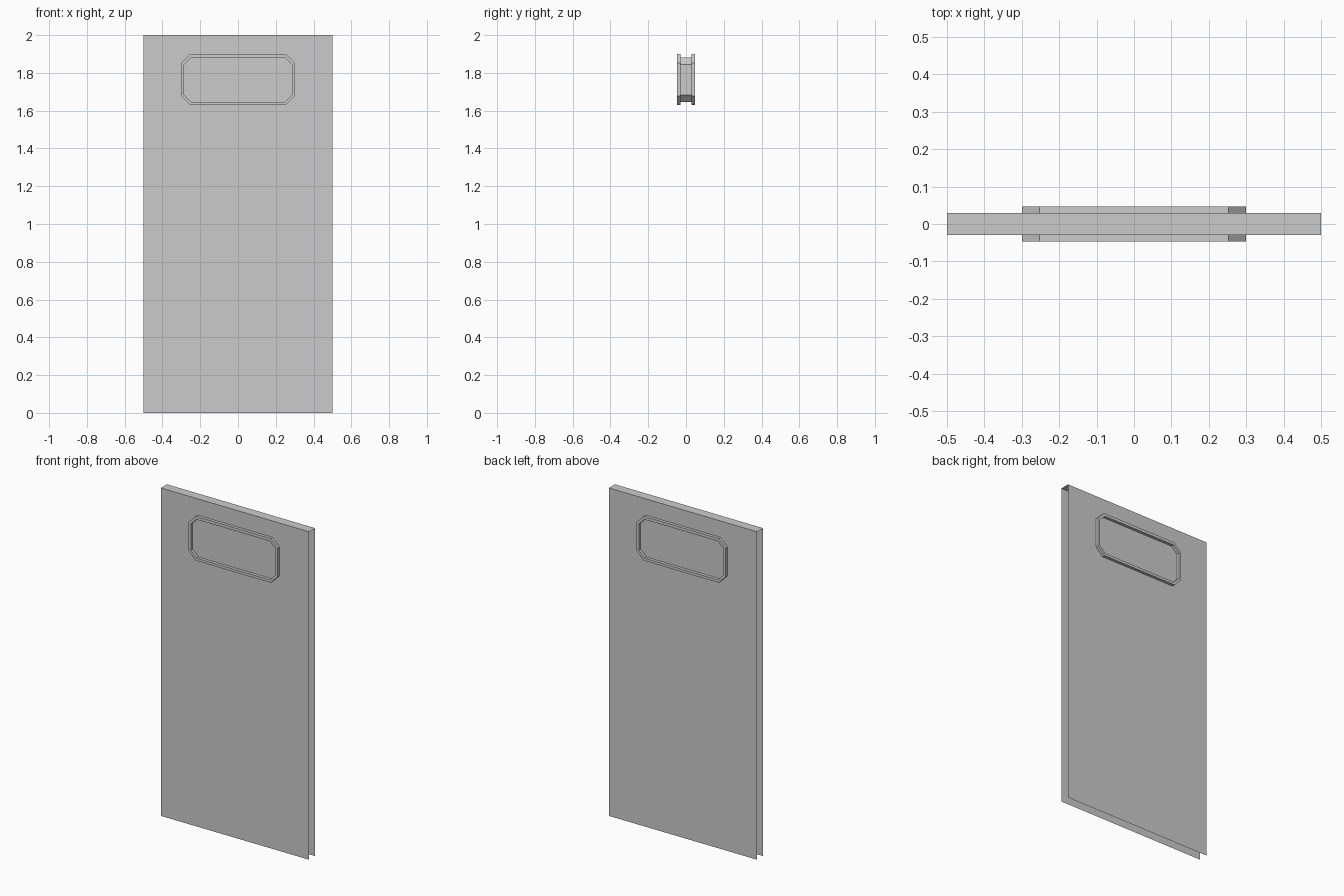
import bpy, bmesh

if "Cube" in bpy.data.objects:
    bpy.data.objects.remove(bpy.data.objects["Cube"])

W, H = 0.5, 2.0          # half width and height of the door
P, F = 0.029, 0.047      # half depth of the door and of the window frame


def finish(bm, name):
    me = bpy.data.meshes.new(name)
    bm.to_mesh(me)
    bm.free()
    ob = bpy.data.objects.new(name, me)
    bpy.context.collection.objects.link(ob)
    return ob


def octagon(bm, y, hx, z0, z1, c):
    """Ring of verts: rectangle with cut corners, facing y."""
    pts = [(-hx + c, z0), (hx - c, z0), (hx, z0 + c), (hx, z1 - c),
           (hx - c, z1), (-hx + c, z1), (-hx, z1 - c), (-hx, z0 + c)]
    return [bm.verts.new((x, y, z)) for x, z in pts]


# Door: folded sheet (front, top, back), open at the sides and bottom
bm = bmesh.new()
path = [(-P, 0), (-P, H), (P, H), (P, 0)]
rows = [[bm.verts.new((x, y, z)) for x in (-W, W)] for y, z in path]
for a, b in zip(rows, rows[1:]):
    bm.faces.new((a[0], a[1], b[1], b[0]))
finish(bm, "door_panel")

# Window frame: raised rims on both faces joined by an inner sleeve
outer = (0.30, 1.63, 1.90, 0.047)
inner = (0.285, 1.646, 1.882, 0.038)
profile = [(-P, outer), (-F, outer), (-F, inner),
           (F, inner), (F, outer), (P, outer)]
bm = bmesh.new()
rings = [octagon(bm, y, *shape) for y, shape in profile]
for a, b in zip(rings, rings[1:]):
    for i in range(8):
        j = (i + 1) % 8
        bm.faces.new((a[i], b[i], b[j], a[j]))
bmesh.ops.recalc_face_normals(bm, faces=bm.faces)
# the open strip must face out of the frame: check the front rim
front = min(bm.faces, key=lambda f: f.calc_center_median().y)
if front.normal.y > 0:
    bmesh.ops.reverse_faces(bm, faces=bm.faces)
finish(bm, "window_frame")
